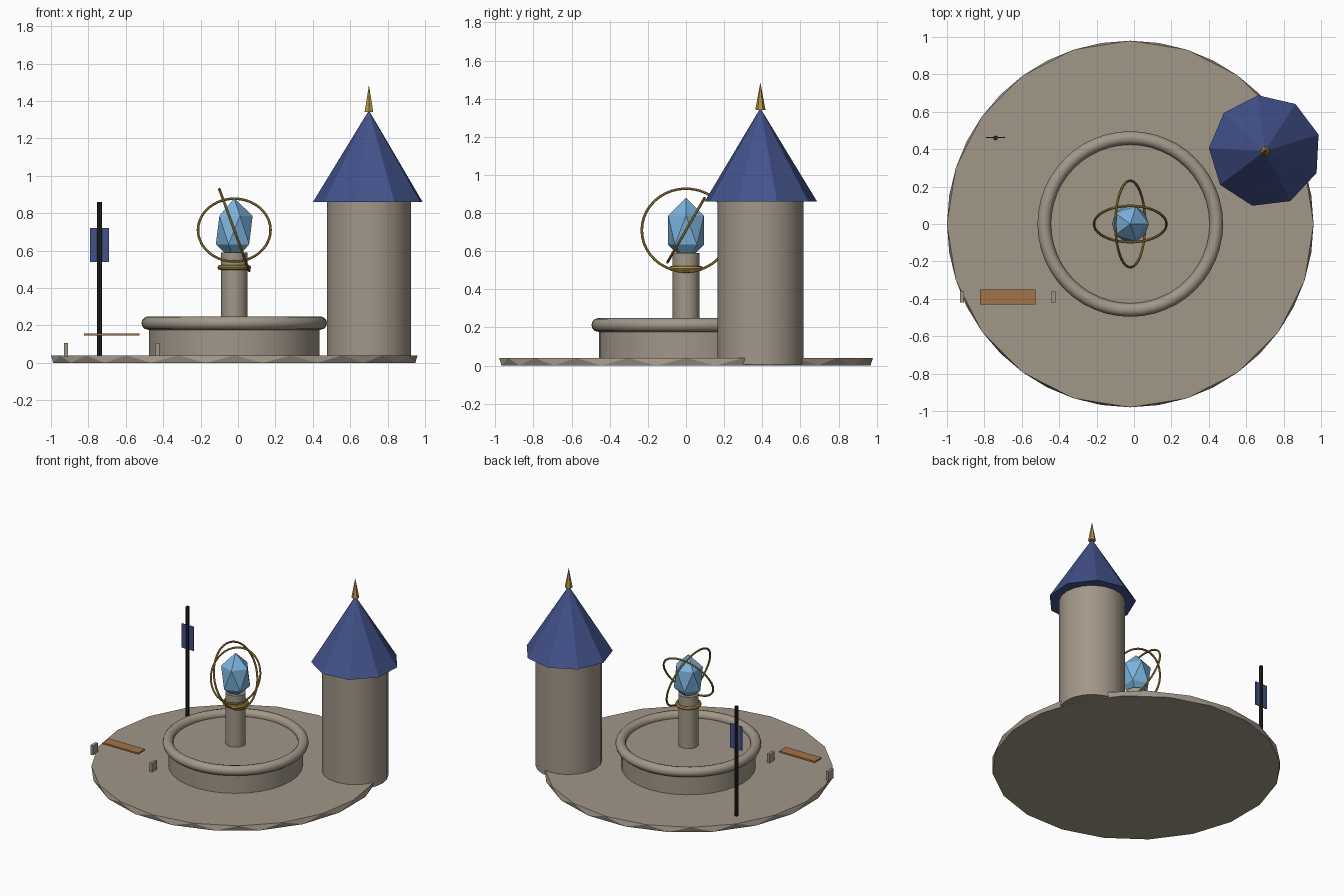
import bpy, bmesh
from math import radians, pi, sin, cos
from mathutils import Matrix, Vector

if "Cube" in bpy.data.objects:
    bpy.data.objects.remove(bpy.data.objects["Cube"], do_unlink=True)

CX = -0.02            # centre of the plaza
TX, TY = 0.70, 0.39   # centre of the tower


def material(name, r, g, b):
    m = bpy.data.materials.new(name)
    m.use_nodes = True
    m.diffuse_color = (r, g, b, 1)
    m.node_tree.nodes["Principled BSDF"].inputs["Base Color"].default_value = (r, g, b, 1)
    return m


STONE = material("warm stone", 0.36, 0.31, 0.25)
BLUE = material("deep blue", 0.055, 0.085, 0.26)
GOLD = material("old gold", 0.46, 0.29, 0.06)
CRYSTAL = material("pale blue crystal", 0.20, 0.45, 0.72)
IRON = material("black iron", 0.02, 0.02, 0.022)
WOOD = material("brown wood", 0.36, 0.17, 0.07)


def finish(name, mat, smooth=False):
    ob = bpy.context.object
    ob.name = ob.data.name = name
    ob.data.materials.append(mat)
    if smooth:
        bpy.ops.object.shade_smooth_by_angle(angle=radians(40))
    return ob


def cone(name, mat, x, y, z0, z1, r0, r1, sides, turn=0, smooth=False):
    bpy.ops.mesh.primitive_cone_add(vertices=sides, radius1=r0, radius2=r1, depth=z1 - z0,
                                    location=(x, y, (z0 + z1) / 2), rotation=(0, 0, turn))
    return finish(name, mat, smooth)


def cylinder(name, mat, x, y, z0, z1, r, sides):
    return cone(name, mat, x, y, z0, z1, r, r, sides, smooth=True)


def ring(name, mat, z, major, minor, rotation=(0, 0, 0), segs=40, sides=8):
    bpy.ops.mesh.primitive_torus_add(major_radius=major, minor_radius=minor, major_segments=segs,
                                     minor_segments=sides, location=(CX, 0, z), rotation=rotation)
    return finish(name, mat, True)


def box(name, mat, x, y, z, sx, sy, sz):
    bpy.ops.mesh.primitive_cube_add(size=1, location=(x, y, z))
    bpy.context.object.scale = (sx, sy, sz)
    return finish(name, mat)


# Plaza slab: two rings turned half a step, giving a faceted edge
bm = bmesh.new()
SIDES = 20
for z, shift in ((0, 0.5), (0.04, 0)):
    for i in range(SIDES):
        a = 2 * pi * (i + shift) / SIDES
        bm.verts.new(Vector((0.98 * cos(a), 0.98 * sin(a), z)))
bmesh.ops.convex_hull(bm, input=bm.verts[:])
bmesh.ops.dissolve_limit(bm, angle_limit=radians(1), verts=bm.verts[:], edges=bm.edges[:])
bmesh.ops.recalc_face_normals(bm, faces=bm.faces[:])
mesh = bpy.data.meshes.new("plaza_base")
bm.to_mesh(mesh)
bm.free()
plaza = bpy.data.objects.new("plaza_base", mesh)
plaza.location.x = CX
mesh.materials.append(STONE)
bpy.context.collection.objects.link(plaza)

# Fountain basin, rim and pillar
cylinder("fountain_basin", STONE, CX, 0, 0.03, 0.205, 0.457, 32)
ring("fountain_rim", STONE, 0.213, 0.46, 0.036, segs=48, sides=12)
cylinder("pillar", STONE, CX, 0, 0.2, 0.59, 0.07, 16)
ring("pillar_collar", GOLD, 0.51, 0.077, 0.013, segs=24)

# Crystal with its two tilted orbit rings
bpy.ops.mesh.primitive_ico_sphere_add(subdivisions=1, radius=0.11, location=(CX, 0, 0.71))
bpy.context.object.scale.z = 1.55
finish("crystal", CRYSTAL)
ring("large_orbit_ring", GOLD, 0.71, 0.232, 0.007, (0, radians(70), 0))
ring("small_orbit_ring", GOLD, 0.71, 0.194, 0.007, (radians(60), 0, 0))

# Tower with a nine-sided roof and finial
cylinder("tower", STONE, TX, TY, 0.005, 0.87, 0.225, 20)
cone("tower_roof", BLUE, TX, TY, 0.86, 1.35, 0.3, 0, 9, radians(7))
cone("roof_finial", GOLD, TX, TY, 1.34, 1.485, 0.027, 0, 6)

# Flagpole and banner
cylinder("flagpole", IRON, -0.74, 0.46, 0.035, 0.86, 0.013, 8)
box("banner", BLUE, -0.74, 0.462, 0.63, 0.10, 0.006, 0.18)

# Bench plank and its two stone blocks
box("bench_seat", WOOD, -0.675, -0.39, 0.152, 0.295, 0.08, 0.012)
for side, x in (("right", -0.92), ("left", -0.43)):
    box(side + "_bench_block", STONE, x, -0.39, 0.07, 0.022, 0.06, 0.07)
